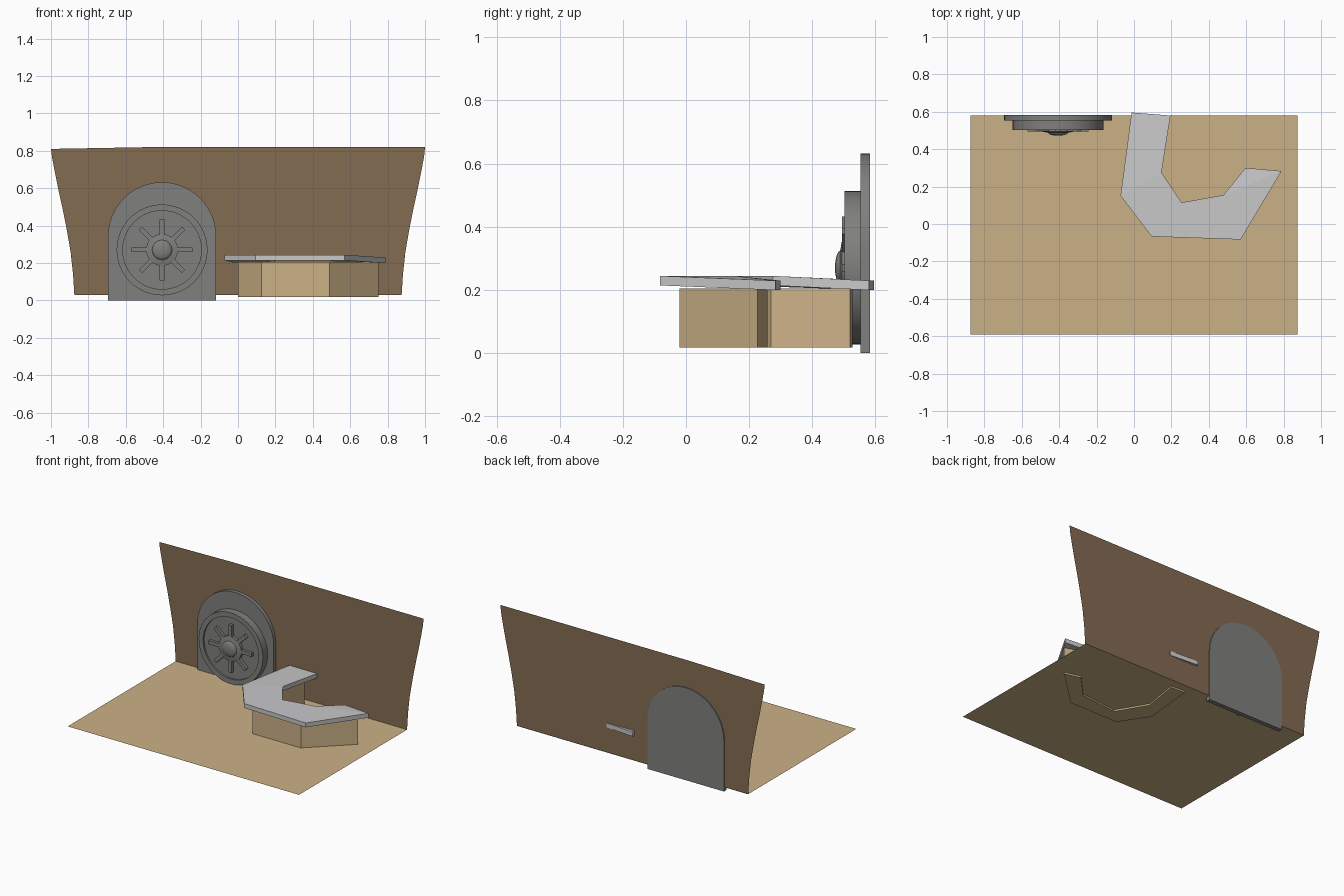
import bpy, bmesh, math
from mathutils import Matrix, Vector

if "Cube" in bpy.data.objects:
    bpy.data.objects.remove(bpy.data.objects["Cube"])


def material(name, rgb):
    m = bpy.data.materials.new(name)
    m.diffuse_color = (*rgb, 1)
    m.use_nodes = True
    m.node_tree.nodes["Principled BSDF"].inputs["Base Color"].default_value = m.diffuse_color
    return m


TAN = material("tan", (0.60, 0.44, 0.24))
BROWN = material("brown", (0.23, 0.15, 0.085))
GREY = material("metal grey", (0.215, 0.215, 0.205))
LIGHT = material("light grey", (0.58, 0.58, 0.59))


def finish(bm, name, mat, recalc=True, smooth=False):
    if recalc:
        bmesh.ops.recalc_face_normals(bm, faces=bm.faces)
    me = bpy.data.meshes.new(name)
    bm.to_mesh(me)
    bm.free()
    me.materials.append(mat)
    ob = bpy.data.objects.new(name, me)
    bpy.context.collection.objects.link(ob)
    if smooth:
        bpy.context.view_layer.objects.active = ob
        ob.select_set(True)
        bpy.ops.object.shade_smooth_by_angle(angle=math.radians(35))
        ob.select_set(False)
    return ob


def sheet(name, pts, mat):
    bm = bmesh.new()
    bm.faces.new([bm.verts.new(p) for p in pts])
    return finish(bm, name, mat, recalc=False)


def prism(name, pts, offset, mat, smooth=False):
    """Closed solid from an outline swept along offset."""
    bm = bmesh.new()
    a = [bm.verts.new(p) for p in pts]
    b = [bm.verts.new(Vector(p) + Vector(offset)) for p in pts]
    n = len(a)
    bm.faces.new(a)
    bm.faces.new(b[::-1])
    for i in range(n):
        bm.faces.new((a[i], b[i], b[(i + 1) % n], a[(i + 1) % n]))
    bmesh.ops.triangulate(bm, faces=[f for f in bm.faces if len(f.verts) > 4])
    return finish(bm, name, mat, smooth=smooth)


def lathe(name, profile, cx, cz, mat, n=48):
    """Revolve (radius, y) points about an axis parallel to y."""
    bm = bmesh.new()
    rings = []
    for r, y in profile:
        if r == 0:
            rings.append([bm.verts.new((cx, y, cz))] * n)
        else:
            rings.append([bm.verts.new((cx + r * math.cos(2 * math.pi * i / n), y,
                                        cz + r * math.sin(2 * math.pi * i / n)))
                          for i in range(n)])
    for p, q in zip(rings, rings[1:]):
        for i in range(n):
            j = (i + 1) % n
            bm.faces.new(list(dict.fromkeys((p[i], p[j], q[j], q[i]))))
    return finish(bm, name, mat, smooth=True)


# Floor and flared back wall
FZ, WY = 0.028, 0.577
sheet("floor", [(-0.875, -0.59, FZ), (0.875, -0.59, FZ),
                (0.875, 0.58, FZ), (-0.875, 0.58, FZ)], TAN)
side = [(0.875, FZ), (0.882, 0.14), (0.895, 0.26), (0.916, 0.38), (0.94, 0.50),
        (0.962, 0.60), (0.982, 0.70), (0.995, 0.77), (1.0, 0.82)]
left = [(-x, WY, z if z < 0.8 else 0.81) for x, z in side]
sheet("back_wall", [(x, WY, z) for x, z in side] + [(-0.45, WY, 0.82)][:1]
      + left[::-1], BROWN).data.flip_normals()

# Arched door slab
CX, CZ, R = -0.406, 0.27, 0.289
arch = [(CX - R, 0.553, 0), (CX + R, 0.553, 0)]
arch += [(CX + R * math.cos(math.pi * i / 24), 0.553, 0.343 + R * math.sin(math.pi * i / 24))
         for i in range(25)]
prism("door_slab", arch, (0, 0.03, 0), GREY, smooth=True)

# Round hatch with raised rim, and its domed hub
lathe("hatch_disc", [(0, 0.565), (0.243, 0.565), (0.243, 0.502), (0.21, 0.502),
                     (0.21, 0.514), (0, 0.514)], CX, CZ, GREY)
dome = [(0.053 * math.cos(t * math.pi / 10), 0.488 - 0.016 * math.sin(t * math.pi / 10))
        for t in range(5)] + [(0, 0.472)]
lathe("hatch_hub", [(0, 0.52), (0.085, 0.52), (0.085, 0.494), (0.053, 0.488)] + dome[1:],
      CX, CZ, GREY, 32)

# Eight spokes
bm = bmesh.new()
for i in range(8):
    m = (Matrix.Translation((CX, 0.506, CZ)) @ Matrix.Rotation(i * math.pi / 4, 4, 'Y')
         @ Matrix.Translation((0.115, 0, 0)) @ Matrix.Diagonal((0.095, 0.024, 0.025, 1)))
    bmesh.ops.create_cube(bm, size=1, matrix=m)
finish(bm, "hatch_spokes", GREY)

# Curved counter: worktop with drooping ends over an inset base
T, E = 0.214, 0.199
top = [(-0.013, 0.596, E), (-0.072, 0.152, T), (0.094, -0.067, T), (0.57, -0.083, T),
       (0.789, 0.283, E), (0.596, 0.30, E), (0.479, 0.155, T), (0.254, 0.115, T),
       (0.147, 0.275, T), (0.195, 0.58, E)]
prism("counter_top", top, (0, 0, 0.03), LIGHT)
base = [(0.035, 0.527), (0.0, 0.17), (0.125, -0.02), (0.49, -0.02), (0.75, 0.227),
        (0.64, 0.258), (0.49, 0.10), (0.22, 0.07), (0.10, 0.27), (0.14, 0.52)]
prism("counter_base", [(x, y, 0.017) for x, y in base], (0, 0, 0.187), TAN)
